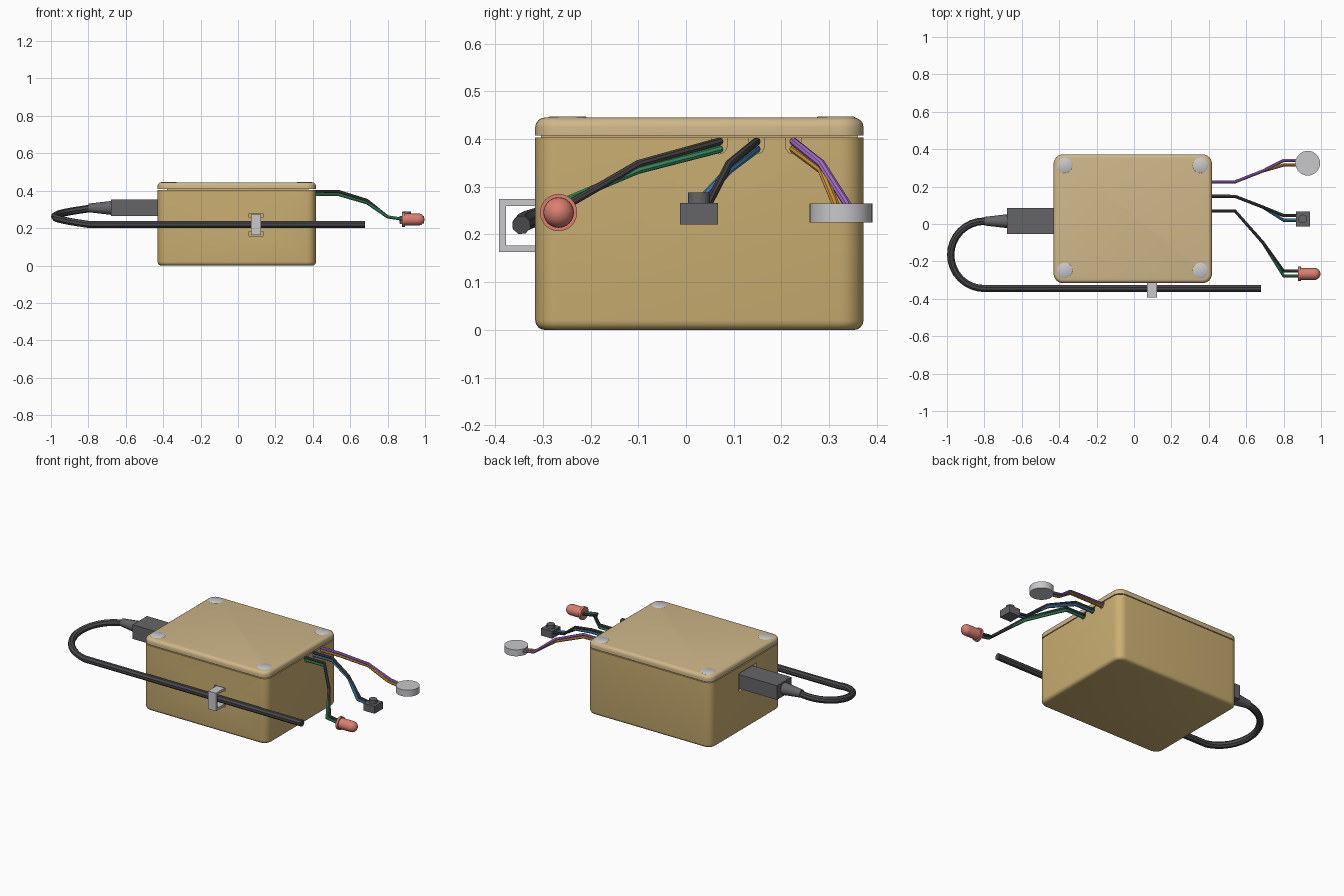
import bpy, bmesh, math
from mathutils import Vector, Matrix

cube = bpy.data.objects.get("Cube")
if cube:
    bpy.data.objects.remove(cube, do_unlink=True)


def material(name, r, g, b):
    m = bpy.data.materials.new(name)
    m.use_nodes = True
    m.diffuse_color = (r, g, b, 1)
    m.node_tree.nodes["Principled BSDF"].inputs["Base Color"].default_value = (r, g, b, 1)
    return m


TAN = material("case tan", 0.60, 0.43, 0.17)
LID = material("lid tan", 0.62, 0.47, 0.25)
DARK = material("cable black", 0.065, 0.065, 0.07)
GREY = material("plug grey", 0.13, 0.13, 0.14)
SILVER = material("silver", 0.58, 0.58, 0.60)
RED = material("lamp red", 0.70, 0.21, 0.16)
GREEN = material("wire green", 0.05, 0.36, 0.15)
BLUE = material("wire blue", 0.07, 0.28, 0.58)
ORANGE = material("wire orange", 0.70, 0.34, 0.04)
PURPLE = material("wire purple", 0.40, 0.17, 0.65)


def finish(name, bm, mat, smooth=True):
    bmesh.ops.recalc_face_normals(bm, faces=bm.faces[:])
    mesh = bpy.data.meshes.new(name)
    bm.to_mesh(mesh)
    bm.free()
    ob = bpy.data.objects.new(name, mesh)
    bpy.context.collection.objects.link(ob)
    mesh.materials.append(mat)
    if smooth:
        shade(ob)
    return ob


def activate(ob):
    bpy.ops.object.select_all(action="DESELECT")
    ob.select_set(True)
    bpy.context.view_layer.objects.active = ob


def shade(ob):
    activate(ob)
    bpy.ops.object.shade_smooth_by_angle(angle=math.radians(35))


def box_bm(lo, hi):
    lo, hi = Vector(lo), Vector(hi)
    bm = bmesh.new()
    bmesh.ops.create_cube(bm, size=1)
    for v in bm.verts:
        v.co = (lo + hi) / 2 + v.co * (hi - lo)
    return bm


def box(name, lo, hi, mat):
    return finish(name, box_bm(lo, hi), mat, False)


def rounded_box(name, lo, hi, mat, corner, rim, rim_z):
    """Box with round upright corners and one softened horizontal rim."""
    bm = box_bm(lo, hi)
    upright = [e for e in bm.edges if abs(e.verts[0].co.z - e.verts[1].co.z) > 0.001]
    bmesh.ops.bevel(bm, geom=upright, offset=corner, segments=6, profile=0.5, affect="EDGES")
    edge = [e for e in bm.edges if all(abs(v.co.z - rim_z) < 0.0001 for v in e.verts)]
    bmesh.ops.bevel(bm, geom=edge, offset=rim, segments=4, profile=0.5, affect="EDGES")
    return finish(name, bm, mat)


def lathe(name, profile, place, mat, axis="Z", sides=24):
    """Spin (radius, height) pairs around an axis."""
    bm = bmesh.new()
    rings = []
    for r, h in profile:
        rings.append([bm.verts.new((r * math.cos(a), r * math.sin(a), h))
                      for a in (math.tau * i / sides for i in range(sides))])
    for a, b in zip(rings, rings[1:]):
        for i in range(sides):
            j = (i + 1) % sides
            bm.faces.new((a[i], a[j], b[j], b[i]))
    bm.faces.new(rings[0])
    bm.faces.new(rings[-1])
    turn = Matrix.Rotation(math.pi / 2, 4, "Y") if axis == "X" else Matrix()
    bm.transform(Matrix.Translation(place) @ turn)
    return finish(name, bm, mat)


def tube(name, points, radius, mat):
    curve = bpy.data.curves.new(name, "CURVE")
    curve.dimensions = "3D"
    curve.bevel_depth = radius
    curve.bevel_resolution = 2
    curve.use_fill_caps = True
    spline = curve.splines.new("POLY")
    spline.points.add(len(points) - 1)
    for p, co in zip(spline.points, points):
        p.co = (*co, 1)
    ob = bpy.data.objects.new(name, curve)
    bpy.context.collection.objects.link(ob)
    curve.materials.append(mat)
    activate(ob)
    bpy.ops.object.convert(target="MESH")
    shade(bpy.context.object)


def cut(target, cutter):
    activate(target)
    mod = target.modifiers.new("cut", "BOOLEAN")
    mod.operation = "DIFFERENCE"
    mod.object = cutter
    mod.solver = "EXACT"
    bpy.ops.object.modifier_apply(modifier=mod.name)
    bpy.data.objects.remove(cutter, do_unlink=True)


# Case, seam core and lid
X0, X1, Y0, Y1 = -0.43, 0.417, -0.316, 0.372
case = rounded_box("case", (X0, Y0, 0), (X1, Y1, 0.403), TAN, 0.05, 0.02, 0)
box("seam_core", (X0 + 0.05, Y0 + 0.012, 0.39), (X1 - 0.04, Y1 - 0.012, 0.42), TAN)
lid = rounded_box("lid", (X0, Y0, 0.408), (X1, Y1, 0.445), LID, 0.05, 0.02, 0.445)

# Wire notches, tie slots and plug opening
WIRE_Y = (0.07, 0.148, 0.225)
for y in WIRE_Y:
    cut(case, box("notch", (0.385, y - 0.016, 0.384), (0.45, y + 0.016, 0.42), TAN))
    cut(case, lathe("notch_round", [(0.016, 0), (0.016, 0.065)], (0.385, y, 0.385), TAN, "X", 16))
for z in (0.17, 0.268):
    cut(case, box("tie_slot", (0.06, -0.35, z - 0.011), (0.134, -0.295, z + 0.011), TAN))
cut(case, box("plug_opening", (-0.46, -0.07, 0.25), (-0.41, 0.10, 0.365), TAN))
shade(case)

# Screws in the lid corners
for side, x in (("right", -0.37), ("left", 0.355)):
    for end, y in (("front", -0.248), ("back", 0.314)):
        lathe(f"screw_{end}_{side}", [(0.041, -0.02), (0.041, 0.002), (0.038, 0.004)],
              (x, y, 0.443), SILVER)

# Plug, strain relief and looped cable
box("plug", (-0.68, -0.054, 0.265), (-0.405, 0.086, 0.352), GREY)
lathe("strain_relief", [(0.023, -0.8), (0.037, -0.678)], (0, 0.015, 0.308), GREY, "X", 12)
path = [(-0.70, 0.015, 0.308), (-0.78, 0.015, 0.306)]
for i in range(17):
    t = i / 16
    a = math.pi / 2 + math.pi * t
    path.append((-0.8 + 0.18 * math.cos(a), -0.165 + 0.18 * math.sin(a), 0.304 - 0.084 * t))
path.append((0.68, -0.345, 0.22))
tube("cable", path, 0.02, DARK)

# Cable tie through the slots
TX0, TX1 = 0.07, 0.124
box("tie_front", (TX0, -0.392, 0.163), (TX1, -0.377, 0.274), SILVER)
for name, z in (("tie_bottom", 0.163), ("tie_top", 0.260)):
    box(name, (TX0, -0.378, z), (TX1, -0.296, z + 0.014), SILVER)

# Wire pairs: each bends out of its notch to a part
def wire_pair(y0, y_mid, ends, names, mats):
    for y_end, name, mat, drop in zip(ends, names, mats, (0, 0.016)):
        z = 0.395 - drop
        tube(name, [(0.385, y0, z), (0.54, y0, z), (0.69, y_mid, 0.348 - drop * 0.8),
                    (0.80, y_end, 0.260), (0.89, y_end, 0.246)], 0.0085, mat)


wire_pair(WIRE_Y[0], -0.10, (-0.252, -0.278), ("lamp_wire_black", "lamp_wire_green"), (DARK, GREEN))
wire_pair(WIRE_Y[1], 0.09, (0.045, 0.020), ("button_wire_black", "button_wire_blue"), (DARK, BLUE))
wire_pair(WIRE_Y[2], 0.284, (0.340, 0.315), ("disc_wire_purple", "disc_wire_orange"),
          (PURPLE, ORANGE))

# Lamp with flange and dome
dome = [(0.032 * math.cos(a), 0.087 + 0.032 * math.sin(a))
        for a in (math.radians(d) for d in range(0, 90, 15))]
lathe("lamp", [(0.039, 0), (0.039, 0.014), (0.032, 0.014)] + dome + [(0.002, 0.119)],
      (0.878, -0.267, 0.246), RED, "X")

# Push button and buzzer disc
box("button_body", (0.865, -0.013, 0.221), (0.94, 0.067, 0.266), GREY)
lathe("button_cap", [(0.023, 0), (0.023, 0.026)], (0.902, 0.027, 0.262), GREY)
lathe("buzzer_disc", [(0.066, 0), (0.066, 0.04)], (0.929, 0.325, 0.225), SILVER, sides=32)
